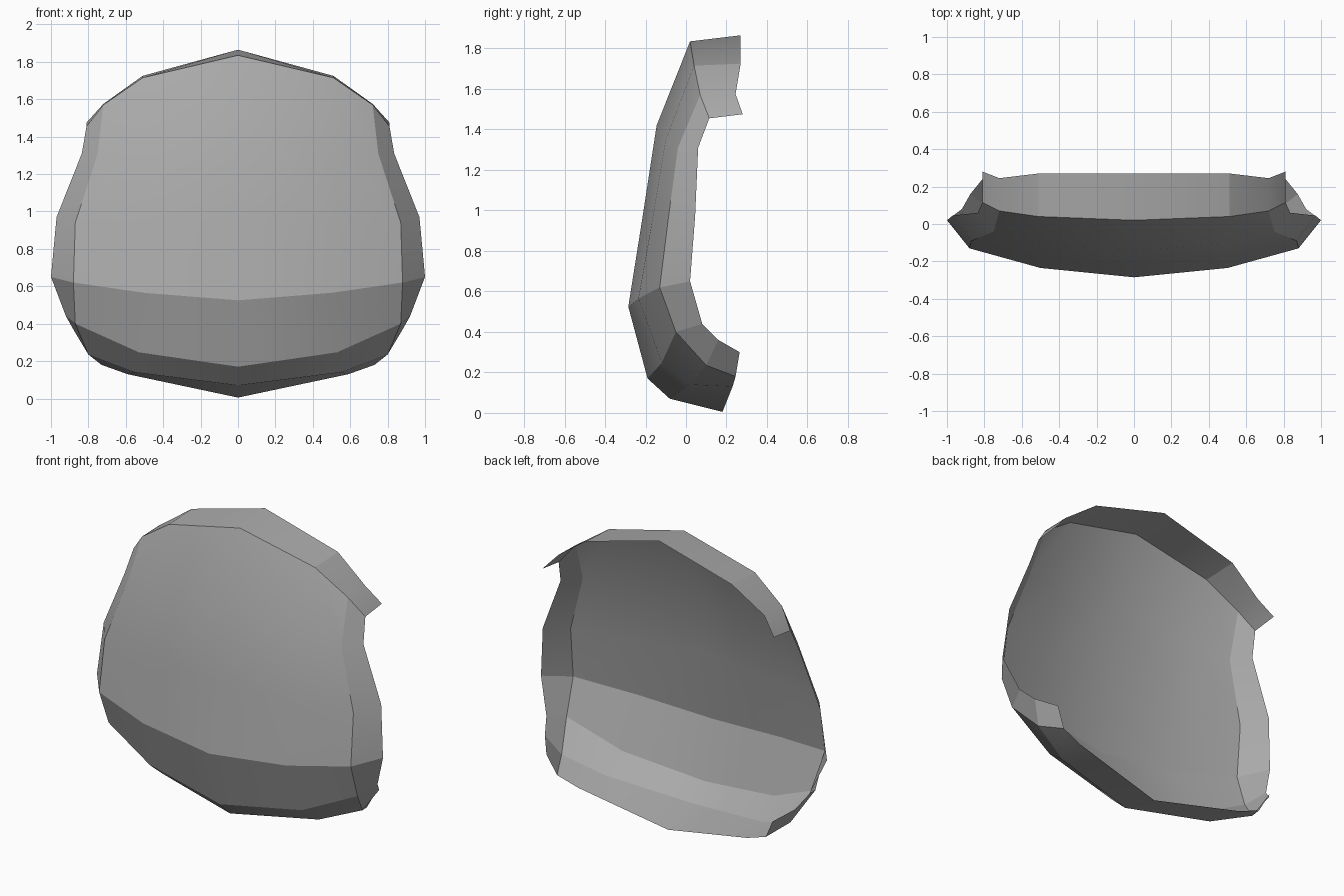
import bpy
import bmesh
import math
from mathutils import Vector

# Remove the default object
default_object = bpy.data.objects.get("Cube")
if default_object:
    bpy.data.objects.remove(default_object, do_unlink=True)


def make_material(name, colour):
    material = bpy.data.materials.new(name)
    material.use_nodes = True
    material.diffuse_color = colour
    shader = material.node_tree.nodes["Principled BSDF"]
    shader.inputs["Base Color"].default_value = colour
    shader.inputs["Roughness"].default_value = 0.6
    return material


def loft(name, sections, material):
    """Skin quads between successive cross-sections, top to bottom."""
    bm = bmesh.new()
    rings = [[bm.verts.new(Vector(point)) for point in section] for section in sections]
    for upper, lower in zip(rings, rings[1:]):
        for i in range(len(upper) - 1):
            bm.faces.new((upper[i], lower[i], lower[i + 1], upper[i + 1]))
    mesh = bpy.data.meshes.new(name)
    bm.to_mesh(mesh)
    bm.free()
    mesh.materials.append(material)
    shell = bpy.data.objects.new(name, mesh)
    bpy.context.collection.objects.link(shell)
    return shell


# Half cross-sections of the shell, each from the centre line to the open side edge
top_rim = [(0, .27, 1.865), (.51, .27, 1.725), (.72, .245, 1.575), (.81, .28, 1.475)]
brow = [(0, .02, 1.835), (.51, .04, 1.715), (.72, .07, 1.57), (.81, .115, 1.455)]
upper_face = [(0, -.145, 1.42), (.51, -.1, 1.35), (.75, -.04, 1.31), (.835, .06, 1.31)]
middle = [(0, -.215, .965), (.54, -.17, .93), (.87, -.09, .94), (.97, .045, .97)]
widest = [(0, -.285, .525), (.5, -.235, .565), (.88, -.13, .62), (1, .02, .65)]
lower_face = [(0, -.19, .17), (.53, -.12, .247), (.87, -.05, .4), (.92, .08, .44)]
chin = [(0, -.08, .07), (.55, .02, .14), (.8, .1, .235), (.875, .16, .36)]
bottom_rim = [(0, .18, .005), (.59, .23, .13), (.73, .245, .18), (.79, .265, .3)]

grey = make_material("plain grey", (0.4, 0.4, 0.4, 1))
shell = loft(
    "curved_shell",
    [top_rim, brow, upper_face, middle, widest, lower_face, chin, bottom_rim],
    grey,
)

# Mirror the half shell across the centre line
mirror = shell.modifiers.new("Mirror", "MIRROR")
mirror.use_axis[0] = True
mirror.use_clip = True

# Soften shallow edges, keep the stronger creases
bpy.ops.object.select_all(action="DESELECT")
shell.select_set(True)
bpy.context.view_layer.objects.active = shell
bpy.ops.object.shade_smooth_by_angle(angle=math.radians(18))
